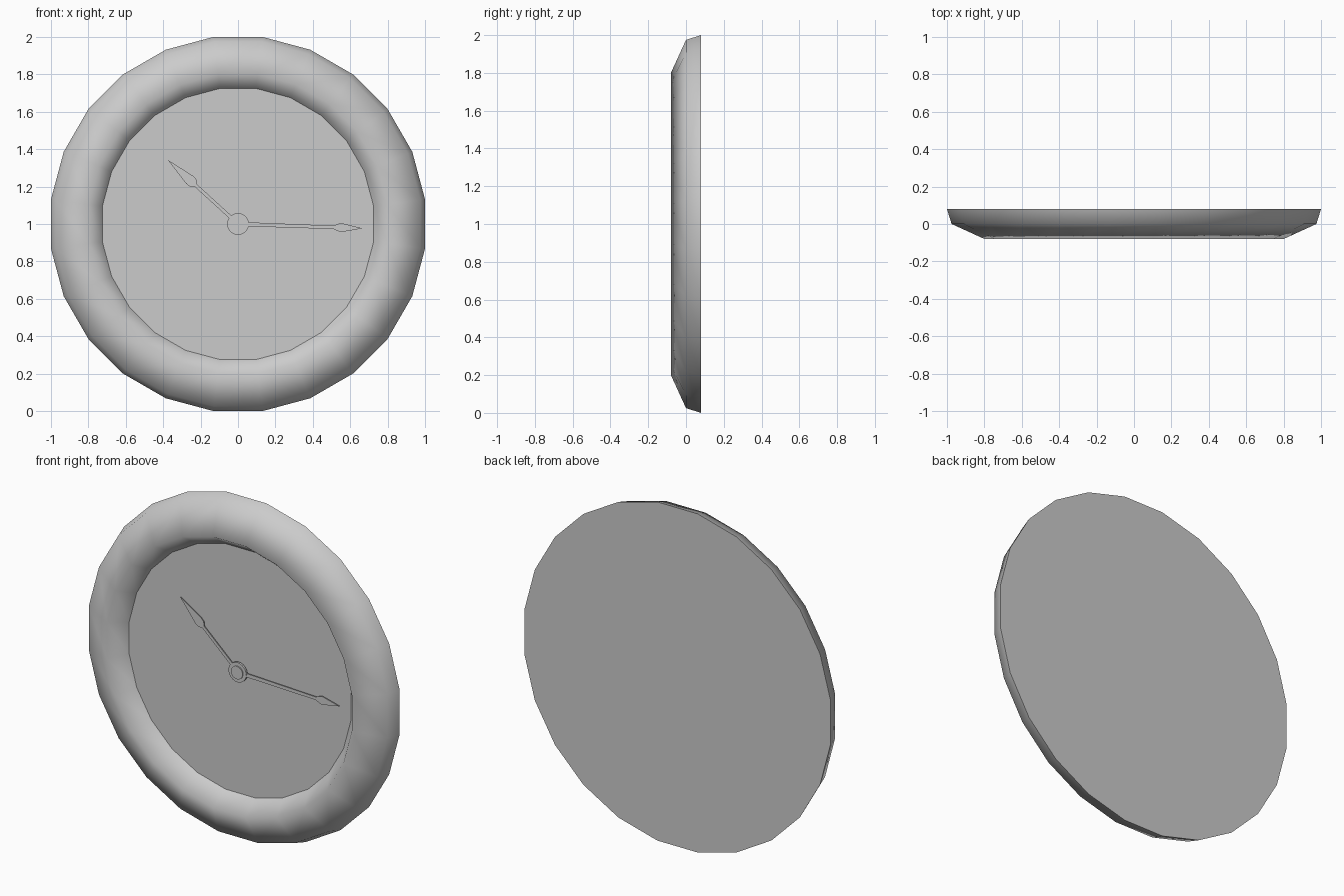
import bpy, bmesh, math
from mathutils import Matrix, Vector

if "Cube" in bpy.data.objects:
    bpy.data.objects.remove(bpy.data.objects["Cube"])

SIDES = 24
STEP = 2 * math.pi / SIDES
FLAT = 1 / math.cos(STEP / 2)      # profile radii are measured to the flats


def finish(name, bm, smooth=False):
    bmesh.ops.recalc_face_normals(bm, faces=bm.faces)
    mesh = bpy.data.meshes.new(name)
    bm.to_mesh(mesh)
    bm.free()
    for p in mesh.polygons:
        p.use_smooth = smooth
    obj = bpy.data.objects.new(name, mesh)
    bpy.context.collection.objects.link(obj)
    return obj


def ring(bm, r, y, n=SIDES):
    return [bm.verts.new((r * math.cos((i + .5) * 2 * math.pi / n), y,
                          1 + r * math.sin((i + .5) * 2 * math.pi / n))) for i in range(n)]


def lathe(name, profile):
    bm = bmesh.new()
    rings = [ring(bm, r * FLAT, y) for r, y in profile]
    for a, b in zip(rings, rings[1:]):
        for i in range(SIDES):
            j = (i + 1) % SIDES
            bm.faces.new((a[i], a[j], b[j], b[i]))
    return finish(name, bm, True)


def disc(name, r, y, facing):
    bm = bmesh.new()
    f = bm.faces.new(ring(bm, r * FLAT, y))
    f.normal_update()
    obj = finish(name, bm)
    if obj.data.polygons[0].normal.y * facing < 0:
        obj.data.flip_normals()
    return obj


def extruded(name, points, y_front, y_back):
    # flat outline in x/z, given thickness along y
    bm = bmesh.new()
    f = bm.faces.new([bm.verts.new((x, y_front, z)) for x, z in points])
    new = bmesh.ops.extrude_face_region(bm, geom=[f])["geom"]
    bmesh.ops.translate(bm, vec=(0, y_back - y_front, 0),
                        verts=[v for v in new if isinstance(v, bmesh.types.BMVert)])
    return finish(name, bm)


def hand(name, degrees, half_outline, y_front, y_back):
    # mirror the half outline, then turn it about the clock centre
    outline = half_outline + [(d, -w) for d, w in reversed(half_outline) if w > 0]
    a = math.radians(degrees)
    pts = [(d * math.cos(a) - w * math.sin(a), 1 + d * math.sin(a) + w * math.cos(a))
           for d, w in outline]
    return extruded(name, pts, y_front, y_back)


def circle(r, n=24):
    return [(r * math.cos(2 * math.pi * i / n), 1 + r * math.sin(2 * math.pi * i / n))
            for i in range(n)]


# rounded rim, recessed dial and flat back
lathe("rim", [(1.0, .08), (.975, 0), (.80, -.08), (.725, .02)])
disc("dial", .725, .02, -1)
disc("back_plate", 1.0, .08, 1)

# spade-tipped hands
hand("hour_hand", 137.6, [(.04, .009), (.305, .009), (.325, .026), (.35, .028), (.508, 0)],
     -.003, .003)
hand("minute_hand", -2, [(.04, .011), (.51, .009), (.55, .025), (.665, 0)], -.005, .001)

# hub and its cap
extruded("hub", circle(.058), -.006, .006)
extruded("hub_cap", circle(.038), -.012, .02)
